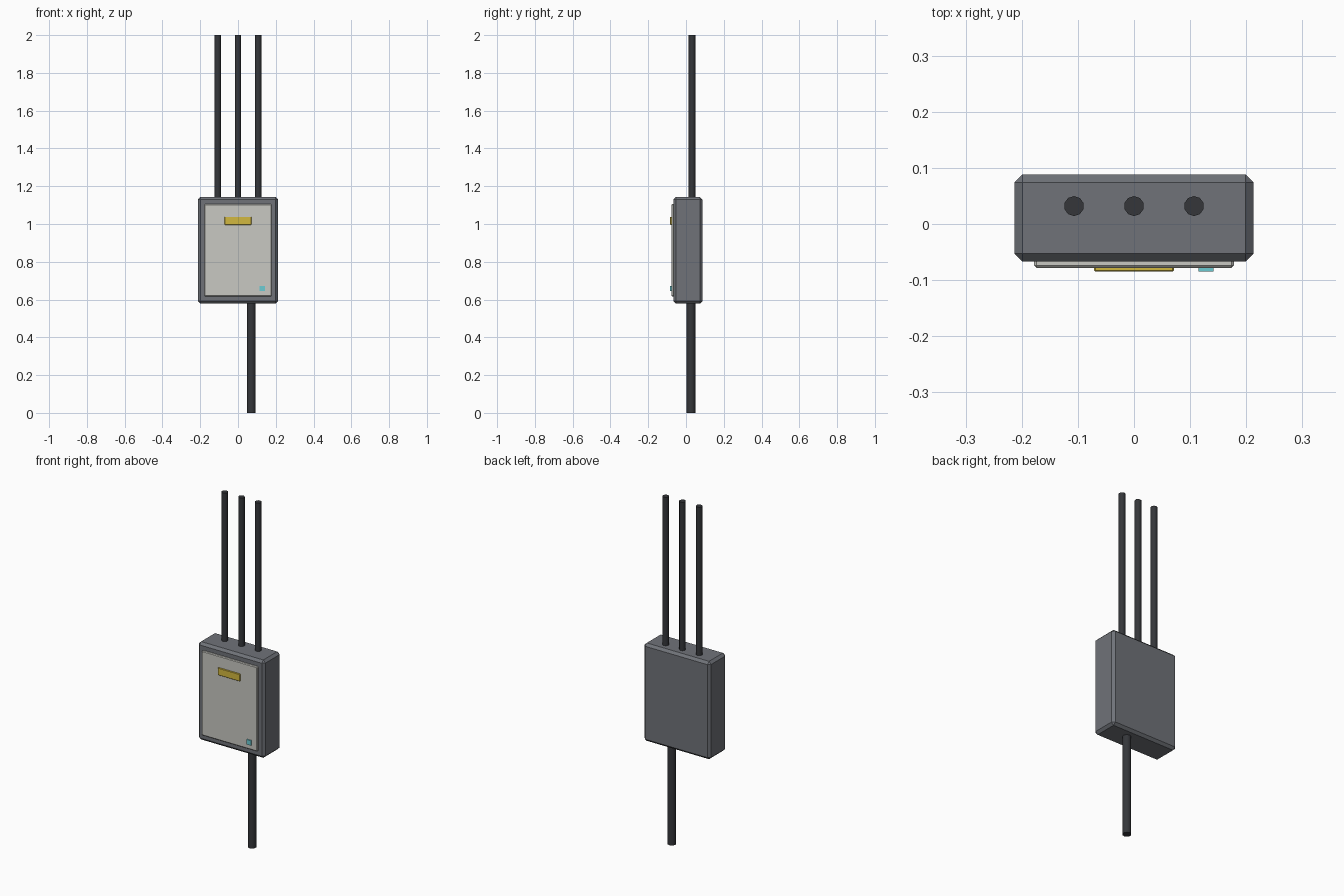
import bpy

if "Cube" in bpy.data.objects:
    bpy.data.objects.remove(bpy.data.objects["Cube"])


def box(name, lo, hi, bevel=0.0, color=None):
    size = [b - a for a, b in zip(lo, hi)]
    bpy.ops.mesh.primitive_cube_add(size=1, location=[(a + b) / 2 for a, b in zip(lo, hi)])
    ob = bpy.context.object
    ob.name = name
    ob.scale = size
    bpy.ops.object.transform_apply(location=False, rotation=False, scale=True)
    if bevel:
        mod = ob.modifiers.new("edge_bevel", 'BEVEL')
        mod.width = bevel
        mod.segments = 1
    paint(ob, color)
    return ob


def pipe(name, x, y, radius, z0, z1):
    bpy.ops.mesh.primitive_cylinder_add(vertices=10, radius=radius, depth=z1 - z0,
                                        location=(x, y, (z0 + z1) / 2))
    ob = bpy.context.object
    ob.name = name
    bpy.ops.object.shade_smooth_by_angle(angle=0.7)
    paint(ob, (0.035, 0.037, 0.042, 1))


def paint(ob, color):
    if color:
        mat = bpy.data.materials.new(ob.name + "_paint")
        mat.diffuse_color = color
        mat.use_nodes = True
        mat.node_tree.nodes["Principled BSDF"].inputs["Base Color"].default_value = mat.diffuse_color
        ob.data.materials.append(mat)


# Cabinet body and raised door
box("cabinet", (-0.213, -0.067, 0.578), (0.213, 0.088, 1.143), 0.014, (0.16, 0.17, 0.19, 1))
box("door", (-0.178, -0.078, 0.617), (0.178, -0.060, 1.105), 0.004, (0.58, 0.58, 0.54, 1))

# Warning plate and indicator lamp on the door
box("warning_plate", (-0.071, -0.085, 0.996), (0.071, -0.070, 1.038), 0.002, (0.65, 0.48, 0.05, 1))
box("indicator_lamp", (0.115, -0.085, 0.645), (0.142, -0.070, 0.673), 0, (0.15, 0.6, 0.65, 1))

# Three conduits rising from the top, one thicker conduit to the ground
for i, x in enumerate((-0.107, 0.0, 0.107)):
    pipe(f"upper_conduit_{i + 1}", x, 0.032, 0.0178, 1.12, 2.0)
pipe("lower_conduit", 0.071, 0.027, 0.0235, 0.0, 0.60)
